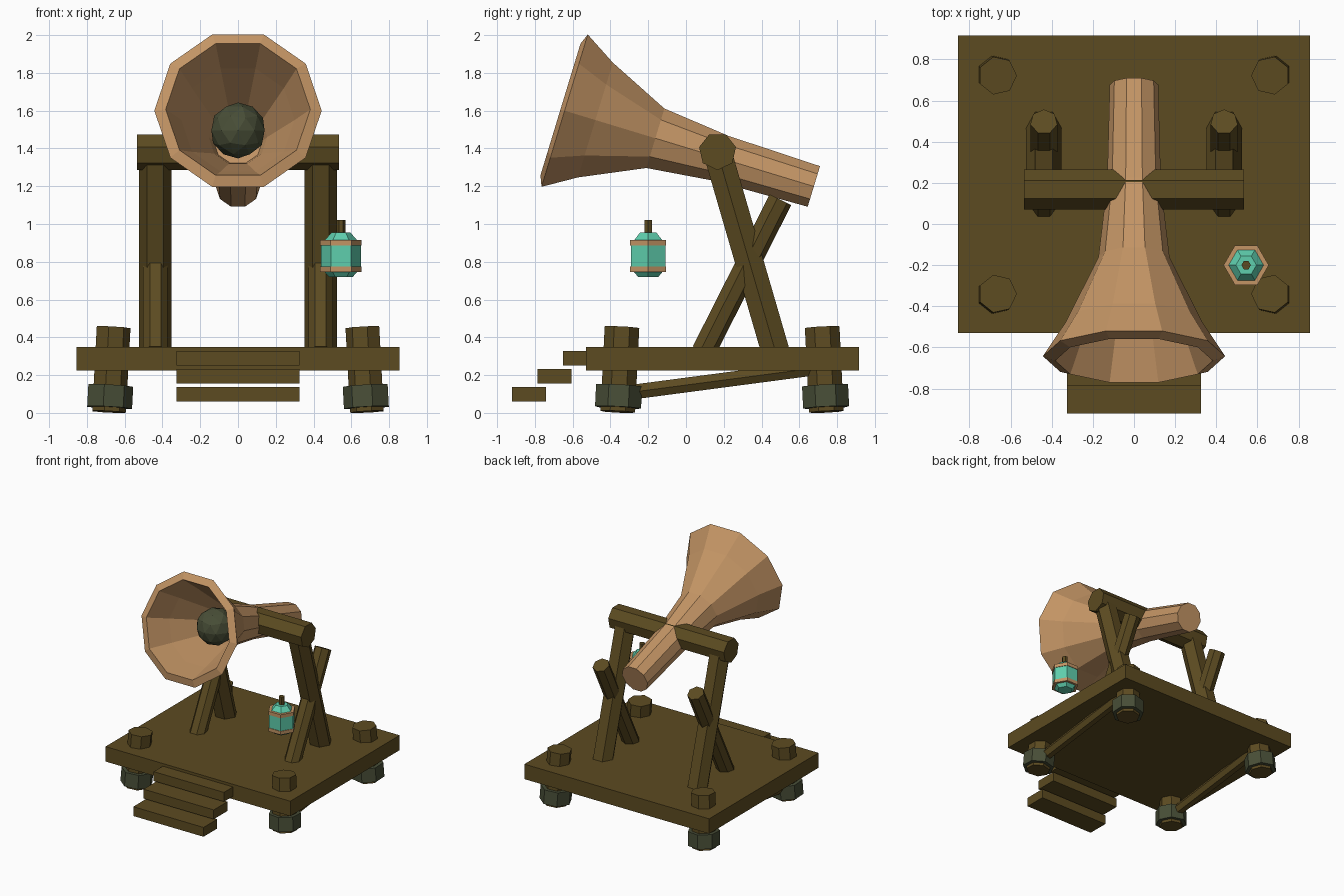
import bpy, bmesh
from math import cos, sin, pi
from mathutils import Vector

if "Cube" in bpy.data.objects:
    bpy.data.objects.remove(bpy.data.objects["Cube"])


def material(name, rgb):
    m = bpy.data.materials.new(name)
    m.use_nodes = True
    m.diffuse_color = (*rgb, 1)
    m.node_tree.nodes["Principled BSDF"].inputs["Base Color"].default_value = (*rgb, 1)
    return m


WOOD = material("dark wood", (0.107, 0.07, 0.015))
COPPER = material("copper", (0.55, 0.30, 0.13))
IRON = material("green iron", (0.065, 0.076, 0.038))
GLASS = material("teal glass", (0.114, 0.62, 0.42))


def finish(name, bm, mat):
    bmesh.ops.recalc_face_normals(bm, faces=bm.faces)
    mesh = bpy.data.meshes.new(name)
    bm.to_mesh(mesh)
    bm.free()
    mesh.materials.append(mat)
    obj = bpy.data.objects.new(name, mesh)
    bpy.context.collection.objects.link(obj)
    return obj


def lathe(name, start, direction, profile, sides, corner, mat):
    """Faceted rings (distance, radius) along an axis, one vertex towards corner."""
    start, axis = Vector(start), Vector(direction).normalized()
    u = Vector(corner)
    u = (u - axis * u.dot(axis)).normalized()
    v = axis.cross(u)
    bm = bmesh.new()
    rings = []
    for t, r in profile:
        angles = [2 * pi * i / sides for i in range(sides)]
        rings.append([bm.verts.new(start + axis * t + (u * cos(a) + v * sin(a)) * r)
                      for a in angles])
    for a, b in zip(rings, rings[1:]):
        for i in range(sides):
            j = (i + 1) % sides
            bm.faces.new((a[i], a[j], b[j], b[i]))
    bm.faces.new(rings[0])
    bm.faces.new(rings[-1])
    return finish(name, bm, mat)


def beam(name, a, b, r, sides, corner, mat):
    d = Vector(b) - Vector(a)
    return lathe(name, a, d, [(0, r), (d.length, r)], sides, corner, mat)


def box(name, low, high, mat):
    bm = bmesh.new()
    bmesh.ops.create_cube(bm, size=1)
    low, high = Vector(low), Vector(high)
    for v in bm.verts:
        v.co = (low + high) / 2 + v.co * (high - low)
    return finish(name, bm, mat)


# Platform and steps
box("platform", (-0.855, -0.53, 0.225), (0.855, 0.915, 0.35), WOOD)
for i in range(3):
    y, z = -0.65 - 0.135 * i, 0.25 - 0.095 * i
    box(f"step_{i + 1}", (-0.325, y, z), (0.325, y + 0.18, z + 0.078), WOOD)

for side, s in (("left", 1), ("right", -1)):
    # Splayed corner posts with iron feet
    for end, y, out in (("front", -0.345, -1), ("rear", 0.727, 1)):
        foot = Vector((s * 0.687, y + out * 0.016, 0.006))
        top = Vector((s * 0.663, y - out * 0.006, 0.453))
        beam(f"{end}_{side}_post", foot, top, 0.094, 7, (-s, 0, 0), WOOD)
        beam(f"{end}_{side}_foot", foot.lerp(top, 0.05), foot.lerp(top, 0.31),
             0.125, 7, (-s, 0, 0), IRON)
    # Sloping brace below the platform
    beam(f"{side}_under_brace", (s * 0.68, -0.36, 0.10), (s * 0.68, 0.74, 0.245),
         0.045, 6, (1, 0, 0), WOOD)
    # Crossed uprights
    beam(f"{side}_upright", (s * 0.438, 0.475, 0.32), (s * 0.438, 0.165, 1.385),
         0.086, 6, (1, 0, 0), WOOD)
    beam(f"{side}_rear_strut", (s * 0.438, 0.09, 0.325), (s * 0.438, 0.497, 1.13),
         0.067, 7, (0, 1, 0), WOOD)

# Crossbar carrying the horn
beam("crossbar", (-0.535, 0.167, 1.385), (0.535, 0.167, 1.385), 0.1, 7, (0, 0, -1), WOOD)

# Horn: inner bore, lip, flared bell and tail
MOUTH, AXIS = Vector((0, -0.6425, 1.6)), Vector((0, 0.957, -0.291))
lathe("horn", MOUTH, AXIS,
      [(0.55, 0.13), (0.48, 0.155), (0.17, 0.30), (-0.023, 0.383),
       (0, 0.443), (0.17, 0.334), (0.502, 0.173), (0.87, 0.131), (1.379, 0.118)],
      10, (1, 0, 0), COPPER)

# Ball inside the horn
bm = bmesh.new()
bmesh.ops.create_icosphere(bm, subdivisions=2, radius=0.148)
bmesh.ops.translate(bm, verts=bm.verts, vec=MOUTH + AXIS * 0.36)
finish("horn_ball", bm, IRON)

# Lantern
BASE, UP = (0.545, -0.2, 0), (0, 0, 1)
lathe("lantern_glass", BASE, UP,
      [(0.72, 0.062), (0.747, 0.088), (0.76, 0.105), (0.9, 0.105), (0.915, 0.085), (0.955, 0.05)],
      6, (1, 0, 0), GLASS)
for name, z in (("lantern_lower_ring", 0.747), ("lantern_upper_ring", 0.886)):
    lathe(name, BASE, UP, [(z, 0.11), (z + 0.029, 0.11)], 6, (1, 0, 0), COPPER)
lathe("lantern_stem", BASE, UP, [(0.94, 0.023), (1.02, 0.023)], 6, (1, 0, 0), WOOD)
